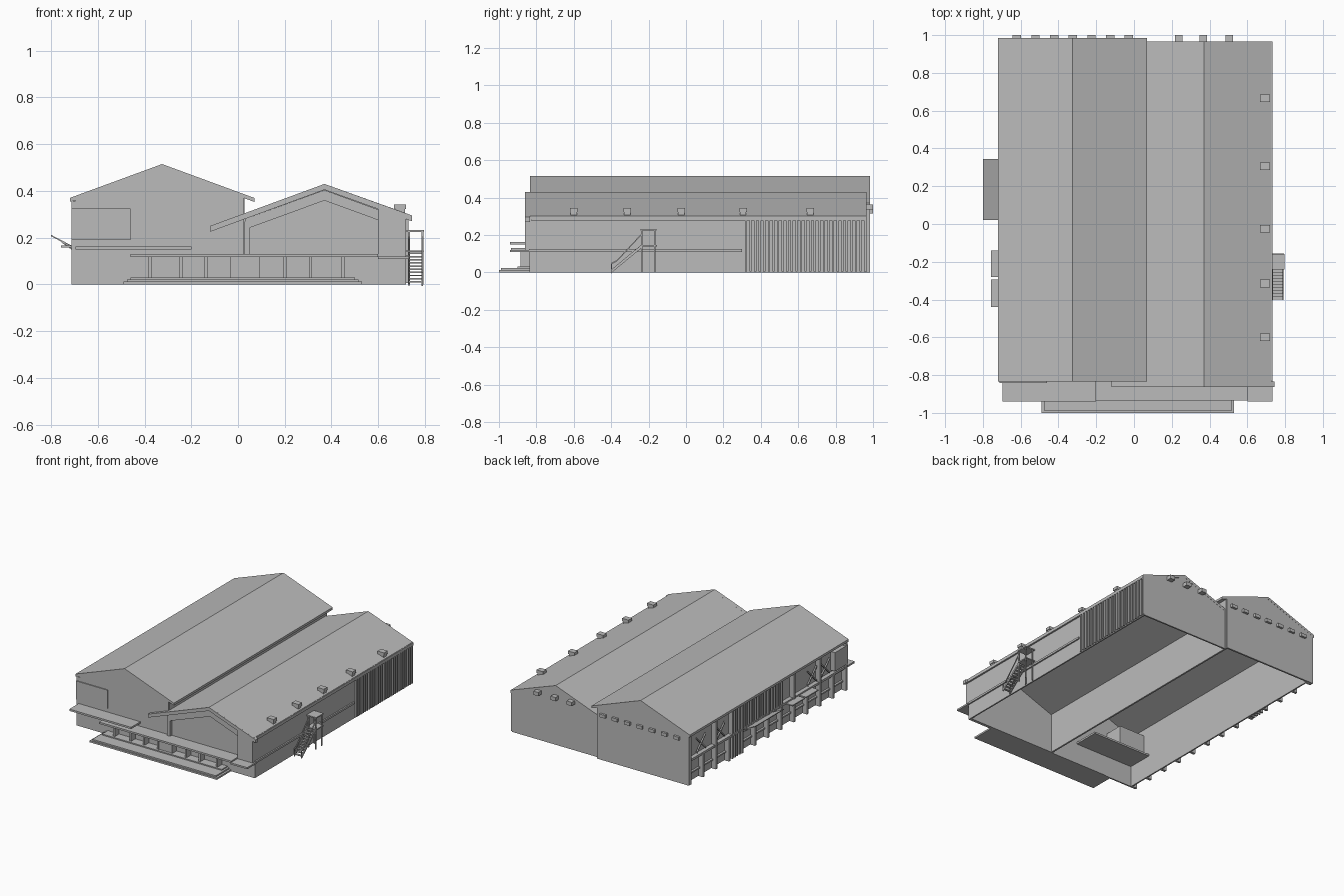
import bpy, bmesh, math

if "Cube" in bpy.data.objects:
    bpy.data.objects.remove(bpy.data.objects["Cube"], do_unlink=True)

gray = bpy.data.materials.new("plain gray")
gray.use_nodes = True
gray.diffuse_color = (0.5, 0.5, 0.5, 1)
bsdf = next(n for n in gray.node_tree.nodes if n.type == "BSDF_PRINCIPLED")
bsdf.inputs["Base Color"].default_value = (0.5, 0.5, 0.5, 1)


def prism(name, profile, a, b, axis="y"):
    """Extrude an (x, z) profile along y, or a (y, z) profile along x."""
    bm = bmesh.new()
    rings = []
    for d in (a, b):
        rings.append([bm.verts.new((p, d, q) if axis == "y" else (d, p, q)) for p, q in profile])
    bm.faces.new(rings[0])
    bm.faces.new(rings[1])
    n = len(profile)
    for i in range(n):
        j = (i + 1) % n
        bm.faces.new((rings[0][i], rings[0][j], rings[1][j], rings[1][i]))
    bmesh.ops.recalc_face_normals(bm, faces=bm.faces)
    mesh = bpy.data.meshes.new(name)
    bm.to_mesh(mesh)
    bm.free()
    mesh.materials.append(gray)
    obj = bpy.data.objects.new(name, mesh)
    bpy.context.collection.objects.link(obj)
    return obj


def box(name, x0, x1, y0, y1, z0, z1):
    return prism(name, [(x0, z0), (x1, z0), (x1, z1), (x0, z1)], y0, y1)


def slab(name, top, drop, a, b, axis="y"):
    """Sheet following a line, with vertical thickness."""
    return prism(name, top + [(p, q - drop) for p, q in reversed(top)], a, b, axis)


# Roofs of the two halls
slab("tall_hall_roof", [(-.72, .37), (-.325, .515), (.07, .37)], .017, -.835, .985)
slab("low_hall_roof", [(.02, .301), (.37, .43), (.727, .302)], .02, -.855, .965)
slab("front_roof_trim", [(-.12, .25), (.37, .43), (.745, .295)], .025, -.862, -.835)
box("eave_gutter", .72, .732, -.83, .965, .278, .3)

# Hollow walls, open underneath
tall = [(-.675, 0), (.025, 0), (.025, .372), (-.325, .5), (-.71, .36), (-.675, .355)]
prism("tall_hall_front_wall", tall, -.834, -.824)
tall_back = [(-.712, 0), (.025, 0), (.025, .37), (-.325, .5), (-.712, .358)]
prism("tall_hall_back_wall", tall_back, .972, .984)
low = [(.025, 0), (.72, 0), (.72, .29), (.37, .415), (.025, .29)]
prism("low_hall_back_wall", low, .953, .964)
prism("low_hall_front_wall", low, -.825, -.815)
box("dividing_wall", .015, .027, -.825, .975, 0, .37)
box("side_wall_stairs", .71, .72, -.83, .96, 0, .292)
box("side_wall_bays", -.675, -.665, -.83, .975, 0, .37)
box("bays_soffit", -.712, -.67, -.83, .975, .352, .358)

# Gable frame around the recessed front panel
slab("gable_frame", [(.03, .28), (.37, .404), (.6, .32)], .045, -.85, -.82)
box("gable_frame_post", .027, .05, -.85, -.82, .125, .27)
prism("corner_pier", [(.6, .11), (.72, .11), (.72, .283), (.6, .325)], -.862, -.82)
box("lower_front_wall", -.45, .72, -.836, -.82, 0, .12)
box("upper_corner_room", -.712, -.46, -.841, -.69, .19, .325)

# Front canopies and side band
box("high_canopy", -.695, -.2, -.94, -.64, .15, .163)
box("entrance_canopy", -.46, .6, -.935, -.83, .117, .13)
box("corner_canopy", .6, .732, -.94, -.83, .108, .12)
box("side_band", .718, .73, -.84, .3, .11, .124)

# Entrance steps, columns and porch
box("lower_step", -.49, .53, -1, -.83, 0, .012)
box("upper_step", -.475, .515, -.99, -.83, .012, .022)
box("entrance_base", -.46, .5, -.9, -.83, .022, .03)
for x in (-.375, -.245, -.137, -.025, .085, .2, .31, .45):
    box("entrance_column", x - .007, x + .007, -.885, -.83, .022, .12)
box("entrance_porch", -.025, .085, -.88, -.83, .022, .118)

# Roof vents and back wall vents
for y in (-.6, -.315, -.025, .305, .665):
    box("roof_vent", .675, .715, y - .017, y + .017, .29, .325)
    box("roof_vent_cap", .668, .72, y - .02, y + .02, .322, .343)
for i in range(7):
    x = -.62 + i * .0988
    box("tall_hall_back_vent", x - .022, x + .022, .98, 1, .315, .338)
for x in (.237, .367, .505):
    box("low_hall_back_vent", x - .02, x + .02, .96, 1, .335, .362)

# Ribbed cladding beside the stairs wall
for i in range(27):
    y = .315 + i * .0245
    box("wall_rib", .718, .73, y, y + .012, .005, .285)

# Pilasters, ledge and ribs on the bay side
for i in range(13):
    y = -.825 + i * .149
    box("pilaster", -.712, -.67, y - .009, y + .009, 0, .165 if i % 2 else .355)
box("bay_ledge", -.705, -.67, -.83, .975, .16, .176)
box("bay_sill", -.69, -.67, -.83, .975, .06, .07)
for i in range(22):
    y = -.1 + i * .027
    box("bay_rib", -.708, -.67, y, y + .012, 0 if y > .35 else .17, .355)
for y in (-.6, -.45, .6, .82):
    for s in (-1, 1):
        slab("window_brace", [(y - s * .05, .2), (y + s * .05, .3)], .012, -.7, -.69, "x")

# Awnings on the bay side
slab("large_awning", [(-.8, .212), (-.7, .16)], .006, .02, .345)
for y in (.03, .18, .335):
    slab("awning_strut", [(-.755, .185), (-.675, .128)], .006, y - .004, y + .004)
for y0, y1 in ((-.28, -.14), (-.44, -.295)):
    box("small_awning", -.757, -.67, y0, y1, .158, .166)

# Outside stair with landing and rails
box("stair_landing", .72, .795, -.24, -.155, .138, .146)
box("landing_roof", .72, .797, -.242, -.158, .225, .233)
for x in (.732, .789):
    for y in (-.237, -.168):
        box("landing_post", x - .004, x + .004, y - .004, y + .004, 0, .23)
    slab("stair_stringer", [(-.4, .012), (-.375, .035), (-.24, .146)], .018, x - .003, x + .003, "x")
    slab("stair_rail", [(-.402, .05), (-.37, .065), (-.24, .205)], .008, x - .003, x + .003, "x")
    box("rail_post", x - .003, x + .003, -.402, -.395, 0, .05)
for i in range(10):
    y = -.4 + i * .016
    box("stair_tread", .732, .789, y, y + .016, .008 + i * .0135, .014 + i * .0135)
